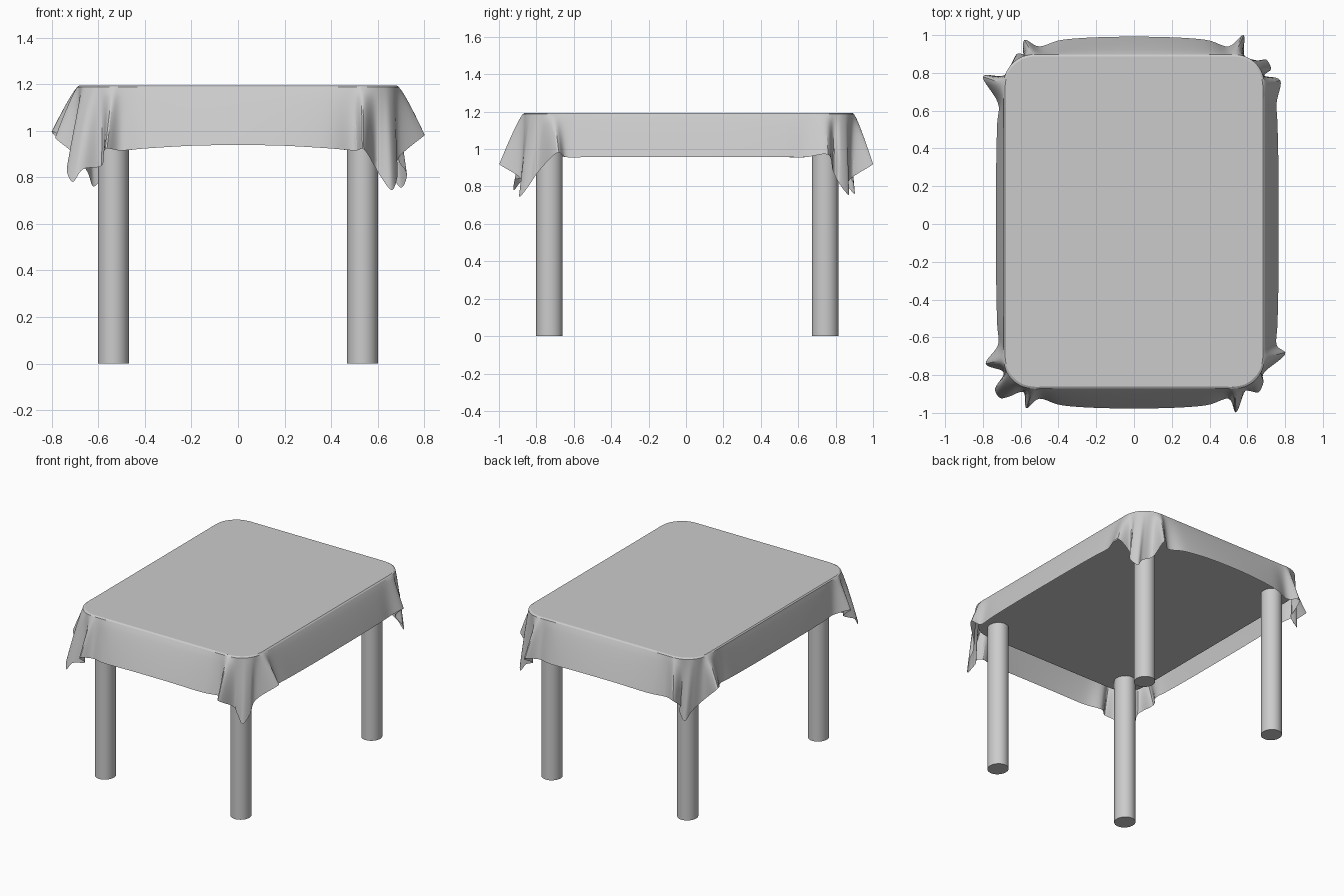
import bpy, bmesh
from math import cos, sin, radians
from mathutils import Vector

if "Cube" in bpy.data.objects:
    bpy.data.objects.remove(bpy.data.objects["Cube"])

CY = 0.013          # tabletop centre in y
HX, HY, R = 0.69, 0.885, 0.16


def link(name, bm):
    bmesh.ops.recalc_face_normals(bm, faces=bm.faces[:])
    me = bpy.data.meshes.new(name)
    bm.to_mesh(me)
    bm.free()
    ob = bpy.data.objects.new(name, me)
    bpy.context.collection.objects.link(ob)
    return ob


def smooth(ob, angle):
    bpy.ops.object.select_all(action='DESELECT')
    ob.select_set(True)
    bpy.context.view_layer.objects.active = ob
    bpy.ops.object.shade_smooth_by_angle(angle=radians(angle))


def spline(pts, n):
    """Closed Catmull-Rom curve through pts, n samples per span."""
    out, m = [], len(pts)
    for i in range(m):
        a, b, c, d = (pts[(i + k) % m] for k in (-1, 0, 1, 2))
        for j in range(n):
            t = j / n
            out.append(0.5 * (2 * b + (c - a) * t + (2 * a - 5 * b + 4 * c - d) * t * t
                              + (3 * b - a - 3 * c + d) * t ** 3))
    return out


# Legs
for sx, xn in ((-1, "left"), (1, "right")):
    for y, yn in ((-0.73, "front"), (0.744, "back")):
        bpy.ops.mesh.primitive_cylinder_add(vertices=32, radius=0.067, depth=1.053,
                                            location=(sx * 0.535, y, 0.5265))
        leg = bpy.context.object
        leg.name = f"{yn}_{xn}_leg"
        leg.scale.y = 1.06
        smooth(leg, 40)

# Tabletop slab with rounded corners
bm = bmesh.new()
ring = []
for q, (sx, sy) in enumerate(((1, 1), (-1, 1), (-1, -1), (1, -1))):
    for k in range(9):
        a = radians(90 * q + 90 * k / 8)
        ring.append(bm.verts.new((sx * (HX - 0.012 - R) + R * cos(a),
                                  CY + sy * (HY - 0.012 - R) + R * sin(a), 1.053)))
base = bm.faces.new(ring)
ext = bmesh.ops.extrude_face_region(bm, geom=[base], use_keep_orig=True)
bmesh.ops.translate(bm, vec=(0, 0, 0.127),
                    verts=[v for v in ext["geom"] if isinstance(v, bmesh.types.BMVert)])
smooth(link("tabletop", bm), 40)

# Tablecloth: a rim curve on the table edge and a hem curve with corner folds
side_x = {1: 0.765, -1: 0.73}      # how far each side flares at the hem
end_y = {1: 0.99, -1: 0.975}


def corner(sx, sy, side_fold, tip, end_fold):
    """Matching (rim, hem) points from the long side round to the short end."""
    def arc(deg):
        a = radians(deg)
        return (sx * (HX - R + R * cos(a)), CY + sy * (HY - R + R * sin(a)))
    X, Y = side_x[sx], end_y[sy]
    tx, ty, tz = tip
    keys = [
        ((sx * HX, sy * 0.25), (sx * X, sy * 0.25, 0.957)),
        ((sx * HX, sy * 0.52), (sx * (X - 0.005), sy * 0.52, 0.957)),
        ((sx * HX, sy * 0.65), (sx * (X - 0.01), sy * 0.64, 0.957)),
        (arc(2), side_fold),
        (arc(20), (sx * 0.69, sy * 0.785, 0.885)),
        (arc(33), (tx + sx * 0.025, ty - sy * 0.05, tz + 0.06)),
        (arc(45), tip),
        (arc(57), (tx - sx * 0.045, ty - sy * 0.005, tz + 0.055)),
        (arc(70), (sx * 0.585, sy * 0.89, 0.85)),
        (arc(88), end_fold),
        ((sx * 0.49, CY + sy * HY), (sx * 0.50, sy * (Y - 0.05), 0.915)),
        ((sx * 0.38, CY + sy * HY), (sx * 0.38, sy * (Y - 0.015), 0.925)),
        ((sx * 0.15, CY + sy * HY), (sx * 0.15, sy * Y, 0.937)),
    ]
    return keys if sx * sy > 0 else keys[::-1]


keys = (corner(1, 1, (0.775, 0.76, 0.97), (0.70, 0.87, 0.755), (0.58, 1.0, 0.92))
        + corner(-1, 1, (-0.80, 0.78, 0.995), (-0.62, 0.90, 0.76), (-0.58, 0.975, 0.92))
        + corner(-1, -1, (-0.785, -0.74, 0.97), (-0.71, -0.92, 0.78), (-0.57, -0.975, 0.92))
        + corner(1, -1, (0.80, -0.69, 0.98), (0.66, -0.89, 0.745), (0.54, -0.998, 0.92)))
rim = spline([Vector((*r, 1.187)) for r, h in keys], 6)
hem = spline([Vector(h) for r, h in keys], 6)

bm = bmesh.new()
rows = [[bm.verts.new((p.x * s, CY + (p.y - CY) * s, 1.194)) for p in rim]
        for s in (0.93, 0.988)]    # flat top, then the rounded edge
STEPS = 12
for k in range(STEPS + 1):
    t = k / STEPS
    row = []
    for a, b in zip(rim, hem):
        p = a.lerp(b, t ** 0.85)
        p.z = a.z + (b.z - a.z) * t
        row.append(bm.verts.new(p))
    rows.append(row)
bm.faces.new(rows[0])
for r0, r1 in zip(rows, rows[1:]):
    for i in range(len(r0)):
        j = (i + 1) % len(r0)
        bm.faces.new((r0[i], r1[i], r1[j], r0[j]))
smooth(link("tablecloth", bm), 24)
